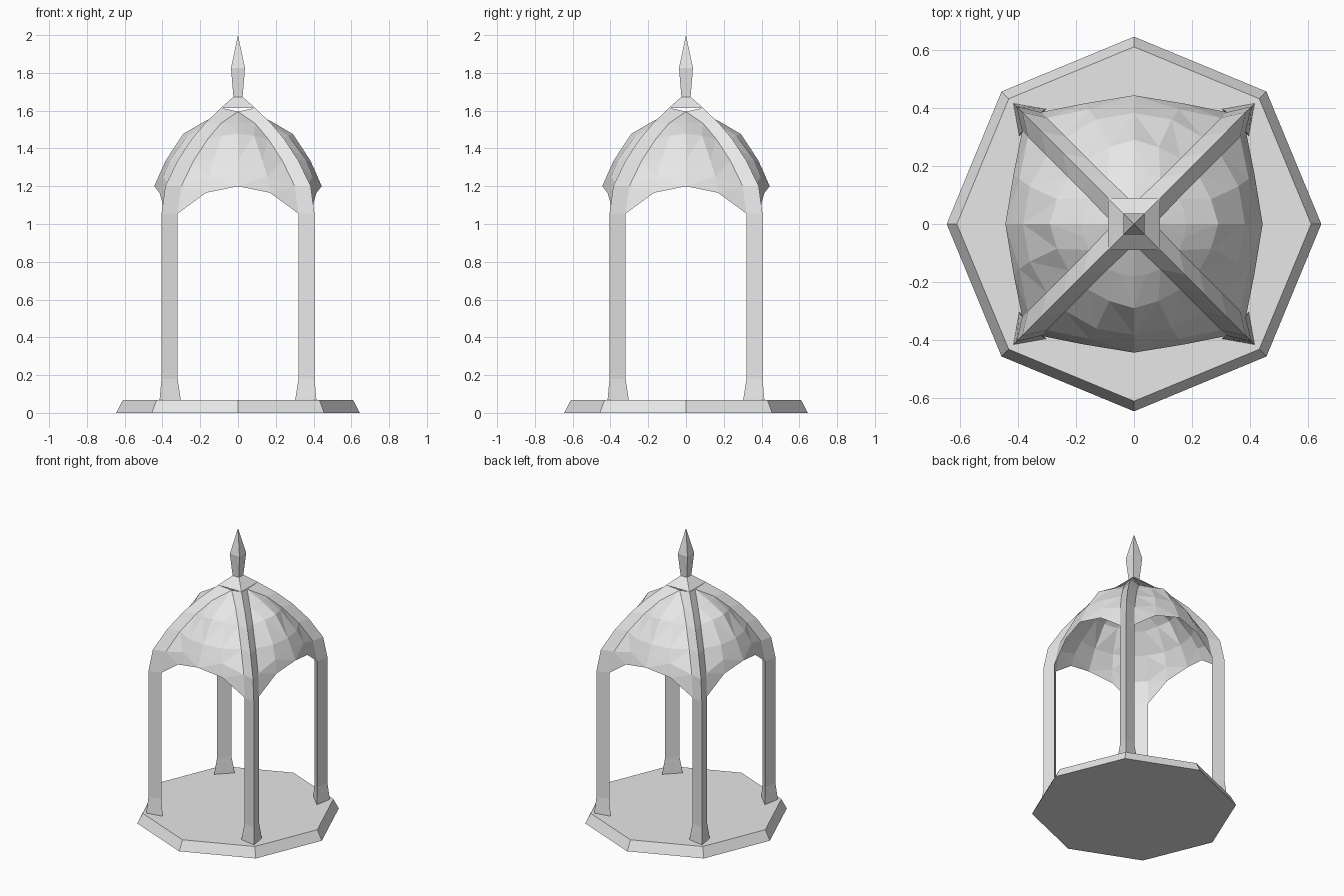
import bpy, bmesh, math
from mathutils import Vector, Matrix

if "Cube" in bpy.data.objects:
    bpy.data.objects.remove(bpy.data.objects["Cube"])

stone = bpy.data.materials.new("pale_stone")
stone.diffuse_color = (0.8, 0.8, 0.8, 1)
stone.use_nodes = True
stone.node_tree.nodes["Principled BSDF"].inputs["Base Color"].default_value = stone.diffuse_color


def finish(name, bm, angle=0.0):
    bm.transform(Matrix.Rotation(angle, 4, 'Z'))
    mesh = bpy.data.meshes.new(name)
    bm.to_mesh(mesh)
    bm.free()
    mesh.materials.append(stone)
    obj = bpy.data.objects.new(name, mesh)
    bpy.context.collection.objects.link(obj)


def loft(name, rings, angle=0.0):
    """Closed solid through a stack of equal-sized rings."""
    bm = bmesh.new()
    loops = [[bm.verts.new(p) for p in ring] for ring in rings]
    n = len(loops[0])
    for a, b in zip(loops, loops[1:]):
        for i in range(n):
            j = (i + 1) % n
            bm.faces.new((a[i], a[j], b[j], b[i]))
    bm.faces.new(loops[0][::-1])
    bm.faces.new(loops[-1])
    bmesh.ops.remove_doubles(bm, verts=bm.verts, dist=0.0005)
    bmesh.ops.recalc_face_normals(bm, faces=bm.faces)
    finish(name, bm, angle)


def polygon(radius, z, n, start=0.0):
    return [(radius * math.cos(start + i * math.tau / n),
             radius * math.sin(start + i * math.tau / n), z) for i in range(n)]


def square(half, z):
    return polygon(half * math.sqrt(2), z, 4, math.pi / 4)


# Octagonal floor with sloping rim
loft("floor_slab", [polygon(0.645, 0, 8), polygon(0.61, 0.067, 8)])

# Rib path: distance of the outer corner along x and y, then height
RIB = [(0.405, 1.055), (0.385, 1.2), (0.32, 1.335),
       (0.245, 1.45), (0.175, 1.533), (0.09, 1.615)]


def rib_ring(a, z, wide=0.085, drop=0.0):
    return [(a, a, z), (a - wide, a - 0.02, z - drop), (a - 0.02, a - wide, z - drop)]


# Four triangular posts, each with a flared foot and a curved rib above
post = [rib_ring(0.415, 0, 0.112), rib_ring(0.415, 0.07, 0.112), rib_ring(0.405, 0.18)]
post += [rib_ring(a, z) for a, z in RIB[:-1]]
post.append(rib_ring(0.09, 1.615, 0.09, 0.02))
for k in range(4):
    loft(f"post_and_rib_{k + 1}", post, k * math.pi / 2)

# Faceted dome panels: rib side, middle and centre points of each row
side = [rib_ring(a, z)[1] for a, z in RIB[:-1]]
ROWS = [
    [side[0], (0.17, 0.415, 1.165), (0, 0.443, 1.2)],
    [side[1], (0.155, 0.395, 1.25), (0, 0.415, 1.265)],
    [side[2], (0.13, 0.36, 1.335), (0, 0.382, 1.338)],
    [side[3], (0.085, 0.265, 1.467), (0, 0.29, 1.477)],
    [side[4], (0.045, 0.173, 1.535), (0, 0.18, 1.541)],
    [(0, 0.07, 1.595), (0, 0.07, 1.595), (0, 0.07, 1.595)],
]


def panel(name, angle):
    bm = bmesh.new()
    grid = []
    for row in ROWS:
        full = row + [(-x, y, z) for x, y, z in row[1::-1]]
        grid.append([bm.verts.new(p) for p in full])
    for a, b in zip(grid, grid[1:]):
        for i in range(4):
            if i < 2:
                tris = ((a[i], a[i + 1], b[i]), (a[i + 1], b[i + 1], b[i]))
            else:
                tris = ((a[i], a[i + 1], b[i + 1]), (a[i], b[i + 1], b[i]))
            for t in tris:
                bm.faces.new(t)
    bmesh.ops.remove_doubles(bm, verts=bm.verts, dist=0.0005)
    bm.normal_update()
    for f in bm.faces:
        if f.normal.dot(f.calc_center_median() - Vector((0, 0, 1))) < 0:
            f.normal_flip()
    finish(name, bm, angle)


for k in range(4):
    panel(f"dome_panel_{k + 1}", k * math.pi / 2)

# Square cap over the ribs and the pointed spire
loft("dome_cap", [square(0.09, 1.615), square(0.022, 1.675)])
loft("spire", [square(0.024, 1.67), square(0.037, 1.825), square(0.0001, 2.0)])
